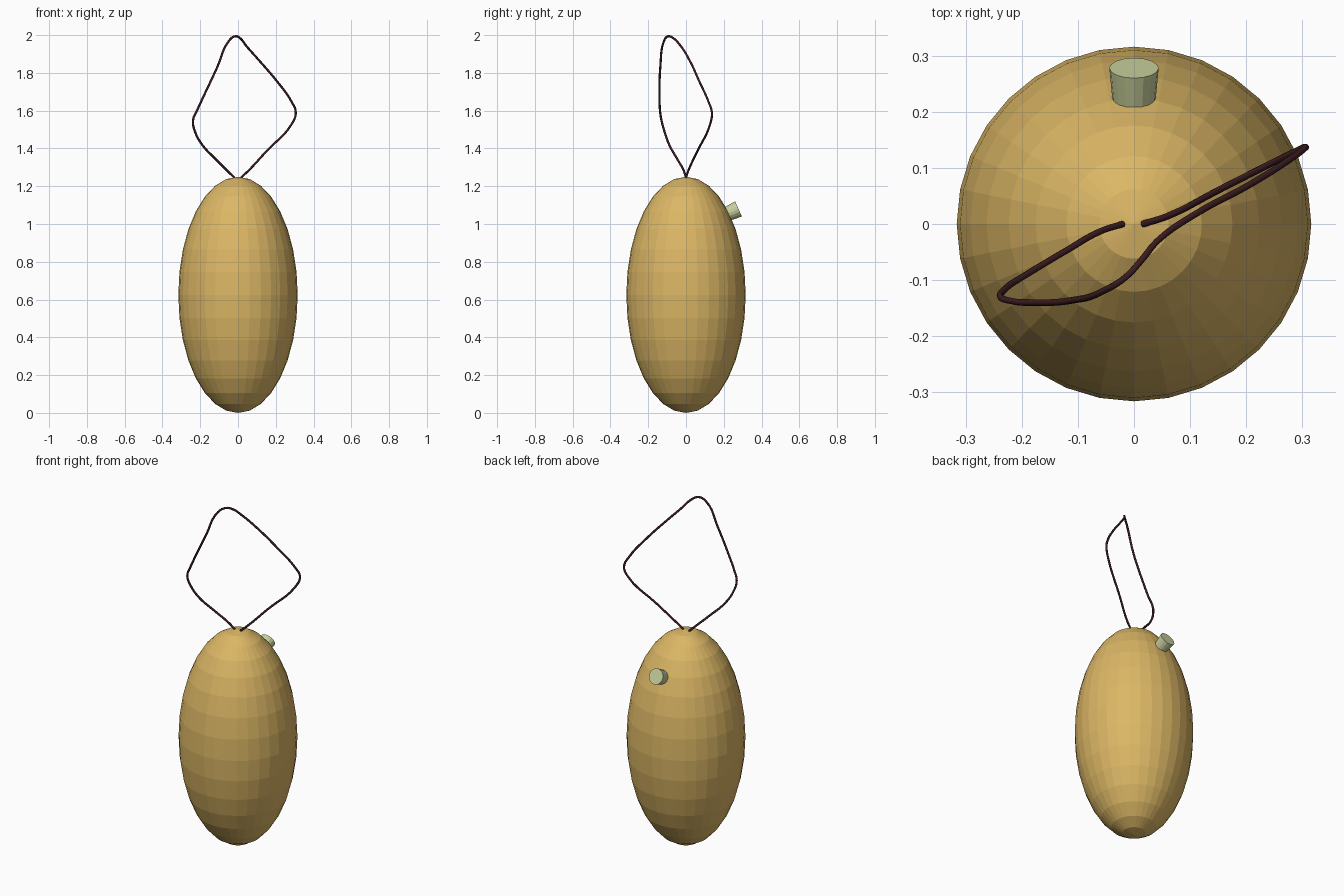
import bpy, math
from mathutils import Vector

if "Cube" in bpy.data.objects:
    bpy.data.objects.remove(bpy.data.objects["Cube"])


def material(name, rgb):
    m = bpy.data.materials.new(name)
    m.diffuse_color = (*rgb, 1)
    m.use_nodes = True
    m.node_tree.nodes["Principled BSDF"].inputs["Base Color"].default_value = m.diffuse_color
    return m


ochre = material("ochre", (0.71, 0.47, 0.13))
pale_green = material("pale green", (0.58, 0.63, 0.33))
dark_maroon = material("dark maroon", (0.046, 0.012, 0.014))

# Egg-shaped body, flat facets
bpy.ops.mesh.primitive_uv_sphere_add(segments=32, ring_count=16, radius=1,
                                     location=(0, 0, 0.625))
body = bpy.context.object
body.name = "body"
body.scale = (0.316, 0.316, 0.625)
body.data.materials.append(ochre)

# Tapered plug on the rear shoulder, leaning out along the surface
axis = Vector((0, 0.912, 0.41)).normalized()
outer = Vector((0, 0.278, 1.08))
length = 0.09
bpy.ops.mesh.primitive_cone_add(vertices=16, radius1=0.036, radius2=0.044, depth=length,
                                location=outer - axis * length / 2)
plug = bpy.context.object
plug.name = "plug"
plug.rotation_euler = axis.to_track_quat('Z', 'X').to_euler()
plug.data.materials.append(pale_green)

# Thin cord looping up from the top of the body
path = [
    (0.016, 0.0, 1.246), (0.06, 0.014, 1.287), (0.15, 0.06, 1.385), (0.285, 0.128, 1.53),
    (0.306, 0.137, 1.59), (0.285, 0.12, 1.645), (0.206, 0.07, 1.756), (0.11, 0.018, 1.868),
    (0.042, -0.03, 1.945), (0.012, -0.066, 1.983), (-0.014, -0.094, 1.994),
    (-0.048, -0.116, 1.97), (-0.11, -0.136, 1.83), (-0.185, -0.14, 1.67),
    (-0.215, -0.138, 1.605), (-0.238, -0.13, 1.55), (-0.228, -0.114, 1.49),
    (-0.19, -0.089, 1.42), (-0.12, -0.047, 1.345), (-0.06, -0.013, 1.285),
    (-0.02, 0.0, 1.246),
]
curve = bpy.data.curves.new("cord", 'CURVE')
curve.dimensions = '3D'
curve.bevel_depth = 0.006
curve.bevel_resolution = 2
curve.resolution_u = 5
curve.use_fill_caps = True
spline = curve.splines.new('BEZIER')
spline.bezier_points.add(len(path) - 1)
for point, co in zip(spline.bezier_points, path):
    point.co = co
    point.handle_left_type = point.handle_right_type = 'AUTO'
curve.materials.append(dark_maroon)
cord = bpy.data.objects.new("cord", curve)
bpy.context.collection.objects.link(cord)
